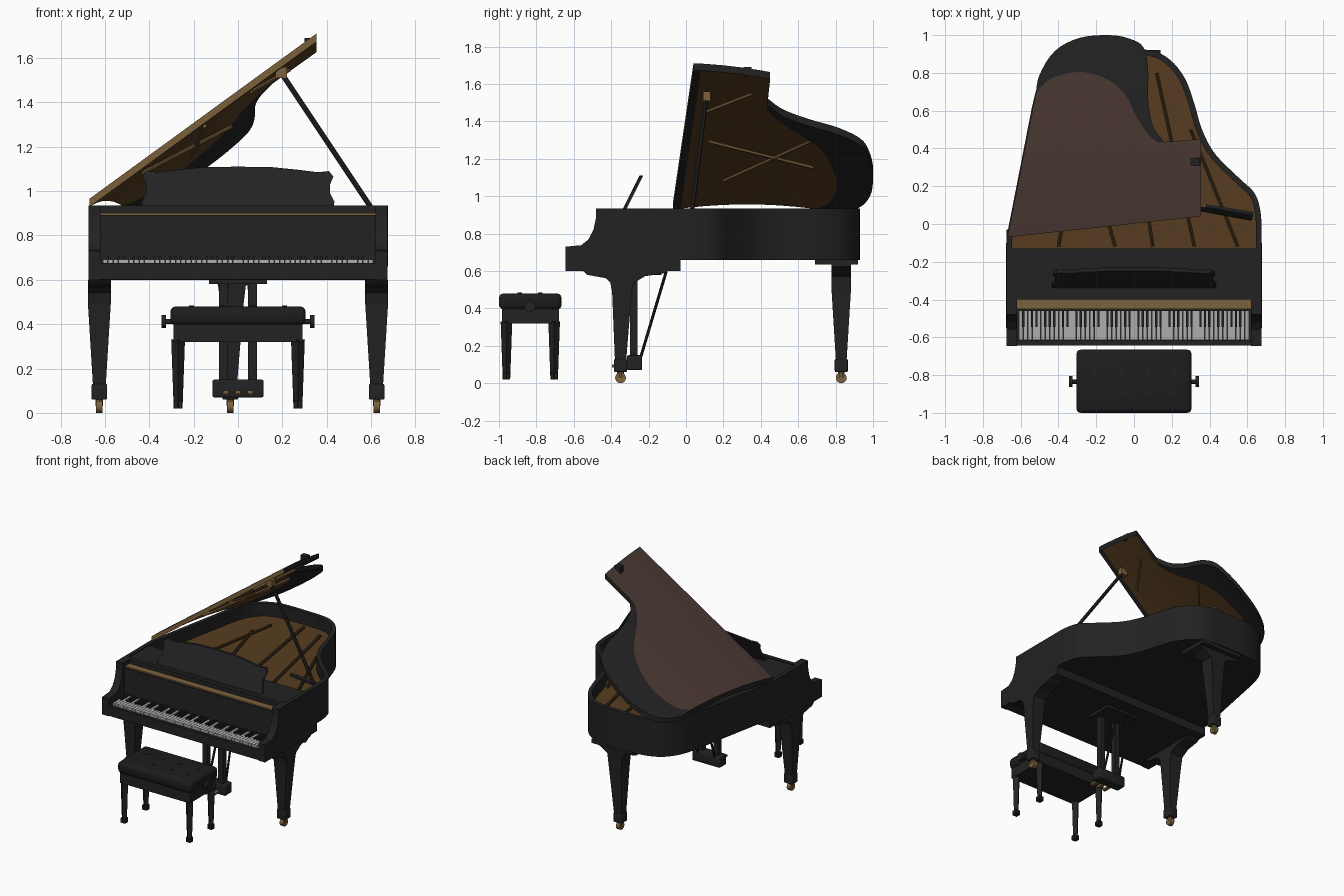
import bpy, bmesh, math
from mathutils import Vector, Matrix

cube = bpy.data.objects.get("Cube")
if cube:
    bpy.data.objects.remove(cube)


def material(name, r, g, b):
    m = bpy.data.materials.new(name)
    m.use_nodes = True
    m.diffuse_color = (r, g, b, 1)
    m.node_tree.nodes["Principled BSDF"].inputs["Base Color"].default_value = (r, g, b, 1)
    return m


BLACK = material("black lacquer", .016, .016, .016)
LID = material("lid brown", .066, .038, .031)
WOOD = material("soundboard brown", .095, .046, .014)
GOLD = material("brass", .2, .125, .045)
IVORY = material("ivory white", .42, .42, .42)
STRUT = material("dark strut brown", .04, .022, .008)
LEATHER = material("black leather", .012, .012, .012)


def finish(name, bm, *mats, smooth=False):
    bmesh.ops.recalc_face_normals(bm, faces=bm.faces)
    me = bpy.data.meshes.new(name)
    bm.to_mesh(me)
    bm.free()
    ob = bpy.data.objects.new(name, me)
    bpy.context.collection.objects.link(ob)
    for m in mats:
        me.materials.append(m)
    if smooth:
        bpy.ops.object.select_all(action='DESELECT')
        ob.select_set(True)
        bpy.context.view_layer.objects.active = ob
        bpy.ops.object.shade_smooth_by_angle(angle=math.radians(35))
    return ob


def place(axis, a, b, d):
    return {"x": (d, a, b), "y": (a, d, b), "z": (a, b, d)}[axis]


def prism_mesh(pts, axis, lo, hi):
    bm = bmesh.new()
    rows = [[bm.verts.new(place(axis, a, b, d)) for a, b in pts] for d in (lo, hi)]
    n = len(pts)
    for row in rows:
        bm.faces.new(row)
    for i in range(n):
        j = (i + 1) % n
        bm.faces.new((rows[0][i], rows[0][j], rows[1][j], rows[1][i]))
    bmesh.ops.recalc_face_normals(bm, faces=bm.faces)
    return bm


def prism(name, pts, axis, lo, hi, mat, smooth=False):
    return finish(name, prism_mesh(pts, axis, lo, hi), mat, smooth=smooth)


def boxes(name, spans, mat, bevel=0):
    bm = bmesh.new()
    for lo, hi in spans:
        lo, hi = Vector(lo), Vector(hi)
        bmesh.ops.create_cube(bm, size=1, matrix=Matrix.Translation((lo + hi) / 2)
                              @ Matrix.Diagonal((*(hi - lo), 1)))
    if bevel:
        bmesh.ops.bevel(bm, geom=bm.edges[:], offset=bevel, segments=3, profile=.5, affect='EDGES')
    return finish(name, bm, mat, smooth=bevel > 0)


def rod(name, p, q, r, mat, sides=12, r2=None):
    p, q = Vector(p), Vector(q)
    bm = bmesh.new()
    rot = (q - p).to_track_quat('Z', 'Y').to_matrix().to_4x4()
    bmesh.ops.create_cone(bm, cap_ends=True, segments=sides, radius1=r, radius2=r2 or r,
                          depth=(q - p).length, matrix=Matrix.Translation((p + q) / 2) @ rot)
    return finish(name, bm, mat, smooth=True)


def spline(pts, n=4):
    # Catmull-Rom through an open run of points
    v = [Vector(p) for p in pts]
    v = [v[0]] + v + [v[-1]]
    out = []
    for a, b, c, d in zip(v, v[1:], v[2:], v[3:]):
        for k in range(n):
            t = k / n
            out.append(.5 * (2 * b + (c - a) * t + (2 * a - 5 * b + 4 * c - d) * t ** 2
                             + (3 * b - a - 3 * c + d) * t ** 3))
    return [tuple(p) for p in out] + [tuple(v[-1])]


def inset(pts, d):
    # move a counter-clockwise outline inwards
    v, out = [Vector(p) for p in pts], []
    for i, p in enumerate(v):
        e, f = (p - v[i - 1]).normalized(), (v[(i + 1) % len(v)] - p).normalized()
        m = Vector((-e.y - f.y, e.x + f.x)).normalized()
        out.append(tuple(p + m * d / max(.4, m.dot(Vector((-e.y, e.x))))))
    return out


# Case: curved rim, floor and soundboard
side = spline([(.675, -.1), (.672, .05), (.64, .16), (.56, .24), (.43, .37), (.36, .5), (.32, .635),
               (.27, .77), (.19, .87), (.085, .92), (-.1, .93), (-.29, .925), (-.42, .87),
               (-.5, .76), (-.54, .62)])
outline = [(.675, -.4)] + side + [(-.675, -.07), (-.675, -.4)]
inner = inset(outline, .03)
bm = bmesh.new()
loops = [[bm.verts.new((x, y, z)) for x, y in pts]
         for pts, z in ((outline, .66), (outline, .935), (inner, .935), (inner, .66))]
for k in range(4):
    a, b = loops[k], loops[(k + 1) % 4]
    for i in range(len(a)):
        bm.faces.new((a[i - 1], a[i], b[i], b[i - 1]))
finish("rim", bm, BLACK, smooth=True)
prism("case_floor", inset(outline, .01), "z", .662, .7, BLACK)
prism("soundboard", inset(outline, .025), "z", .7, .84, WOOD)
for i, (x0, y0, x1, y1) in enumerate([(-.4, -.12, -.25, .75), (-.1, -.12, -.3, .6), (.1, -.12, -.05, .85),
                                      (.32, -.12, .12, .8), (.55, -.12, .3, .5)]):
    rod(f"frame_strut_{i}", (x0, y0, .85), (x1, y1, .85), .011, STRUT, 6)
rod("prop_rest", (.38, .09, .9), (.63, .05, .9), .016, BLACK, 6)

# Keyboard end: arms, key bed, fallboard, shelf
arm = [(-.645, .6), (-.39, .6), (-.39, .935), (-.48, .935), (-.482, .88), (-.495, .82),
       (-.52, .77), (-.56, .738), (-.645, .73)]
for s, word in ((1, "left"), (-1, "right")):
    prism(f"{word}_arm", arm, "x", s * .62, s * .675, BLACK)
boxes("key_bed", [((-.675, -.56, .6), (.675, -.03, .662)), ((-.63, -.63, .6), (.63, -.4, .665))], BLACK)
boxes("key_slip", [((-.63, -.642, .602), (.63, -.618, .675))], BLACK)
boxes("fallboard", [((-.63, -.46, .66), (.63, -.385, .893))], BLACK)
boxes("fallboard_trim", [((-.62, -.45, .893), (.62, -.39, .902))], GOLD)
boxes("front_shelf", [((-.65, -.39, .895), (.65, -.13, .928))], BLACK)

# Keys
w = 1.22 / 52
boxes("white_keys", [((-.61 + i * w + .001, -.615, .66), (-.61 + (i + 1) * w - .001, -.46, .692))
                     for i in range(52)], IVORY)
boxes("black_keys", [((-.61 + i * w - .006, -.545, .68), (-.61 + i * w + .006, -.46, .704))
                     for i in range(1, 52) if (i - 1) % 7 not in (1, 4)], BLACK)

# Music desk, leaning back
half = [(0, 1.11), (.15, 1.108), (.28, 1.095), (.36, 1.085), (.41, 1.09), (.43, 1.065),
        (.415, 1.03), (.415, .99), (.435, .95), (.43, .928)]
desk = prism_mesh(half + [(-x, z) for x, z in reversed(half[1:])], "y", -.34, -.32)
for v in desk.verts:
    v.co.y += (v.co.z - .928) * .5
finish("music_desk", desk, BLACK)


# Open lid: flat outline lifted into its raised, drooping position
def lift(x, y):
    return .965 + .73 * (x + .67 - .25 * (y + .07) ** 2)


def lid_part(name, pts, *mats, paint=None):
    bm = prism_mesh(pts, "z", -.037, 0)
    cuts = [((0, i * .1, 0), (0, 1, 0)) for i in range(10)] + [((-.67, -.03, 0), (-.107, 1, 0))]
    for co, no in cuts:
        bmesh.ops.bisect_plane(bm, geom=bm.verts[:] + bm.edges[:] + bm.faces[:],
                               plane_co=co, plane_no=no)
    bm.normal_update()
    for f in bm.faces:
        f.material_index = paint(f) if paint else 0
    for v in bm.verts:
        v.co.z += lift(v.co.x, v.co.y)
    return finish(name, bm, *mats)


def lid_paint(f):
    c, n = f.calc_center_median(), f.normal
    if n.z > .5:
        return 1
    if n.z < -.5:
        return 2 if c.y + .03 > .107 * (c.x + .67) else 0
    return 3 if n.y < -.7 else 0


edge = spline([(.13, .43), (.08, .47), (.02, .555), (-.05, .69), (-.15, .77), (-.29, .805),
               (-.44, .77), (-.52, .69)])
tail = spline([(-.52, .69), (-.5, .79), (-.42, .915), (-.29, .985), (-.13, 1), (-.02, .98), (.05, .935),
               (.075, .82), (.075, .66), (.1, .52), (.16, .435)])
lid_part("lid", [(-.67, -.07), (.355, .04), (.355, .45), (.16, .435)] + edge,
         BLACK, LID, WOOD, GOLD, paint=lid_paint)
lid_part("lid_tail", tail + edge[:-1], BLACK)
for i, (a, b) in enumerate([((-.15, .12), (-.21, .68)), ((-.43, .2), (-.03, .66)), ((.06, .1), (.23, .35))]):
    rod(f"lid_brace_{i}", (*a, lift(*a) - .045), (*b, lift(*b) - .045), .009, GOLD, 6)
boxes("lid_clasp", [((.3, .31, 1.64), (.35, .35, 1.69))], BLACK)
rod("lid_prop", (.617, .03, .9), (.19, .11, 1.54), .012, BLACK, 8)
boxes("prop_catch", [((.17, .09, 1.51), (.22, .13, 1.56))], GOLD)

# Legs with flared brackets, feet and casters
flare = [(-.2, .6), (-.18, .58), (-.08, .562), (-.055, .54), (-.045, .49), (-.03, .12), (.03, .12),
         (.06, .49), (.07, .535), (.13, .572), (.23, .588), (.25, .6)]


def leg(name, x, y, axis, top):
    pts = flare if axis == "x" else [(max(-.17, min(.17, a)), b) for a, b in flare]
    bm = prism_mesh(pts, axis, -.052, .052)
    for v in bm.verts:
        k = min(1, .55 + .45 * (v.co.z - .12) / .38)
        if axis == "x":
            v.co.x *= k
        else:
            v.co.y *= k
        if v.co.z > .5:
            v.co.z += top - .6
        v.co += Vector((x, y, 0))
    finish(name, bm, BLACK)
    boxes(name + "_foot", [((x - .035, y - .035, .06), (x + .035, y + .035, .13))], BLACK, .006)
    rod(name + "_caster", (x - .015, y, .029), (x + .015, y, .029), .029, GOLD, 16)
    rod(name + "_caster_stem", (x, y, .03), (x, y, .065), .018, GOLD, 10)


leg("front_left_leg", .625, -.35, "x", .6)
leg("front_right_leg", -.625, -.35, "x", .6)
leg("rear_leg", -.035, .83, "y", .637)
boxes("rear_leg_block", [((-.2, .69, .635), (.14, .92, .665))], BLACK)

# Pedal lyre
boxes("lyre_posts", [((s * .065 - .02, -.3, .13), (s * .065 + .02, -.26, .6)) for s in (1, -1)], BLACK)
boxes("lyre_head", [((-.13, -.33, .58), (.13, -.13, .6))], BLACK)
boxes("pedal_box", [((-.115, -.315, .07), (.115, -.235, .15))], BLACK, .008)
boxes("pedals", [((x - .012, -.395, .085), (x + .012, -.31, .1)) for x in (-.055, 0, .055)], GOLD)
for s, word in ((1, "left"), (-1, "right")):
    rod(f"lyre_{word}_brace", (s * .07, -.245, .13), (s * .05, -.105, .6), .008, BLACK, 8)

# Bench
boxes("bench_frame", [((-.29, -.985, .32), (.29, -.68, .41))], BLACK)
boxes("bench_cushion", [((-.305, -1, .395), (.305, -.665, .48))], LEATHER, .025)
for sx in (1, -1):
    word = "left" if sx > 0 else "right"
    for y, end in ((-.96, "front"), (-.705, "back")):
        rod(f"bench_{end}_{word}_leg", (sx * .27, y, .02), (sx * .27, y, .33), .02, BLACK, 4, .031).rotation_euler = (0, 0, 0)
        boxes(f"bench_{end}_{word}_foot", [((sx * .27 - .018, y - .018, .02), (sx * .27 + .018, y + .018, .055))], BLACK)
    rod(f"bench_{word}_knob_stem", (sx * .28, -.834, .412), (sx * .33, -.834, .412), .012, BLACK)
    rod(f"bench_{word}_knob", (sx * .325, -.834, .412), (sx * .345, -.834, .412), .03, BLACK, 16)
for i in range(8):
    x, y = -.21 + .14 * (i % 4), -.89 + .11 * (i // 4)
    rod(f"cushion_button_{i}", (x, y, .478), (x, y, .484), .012, BLACK, 10)
